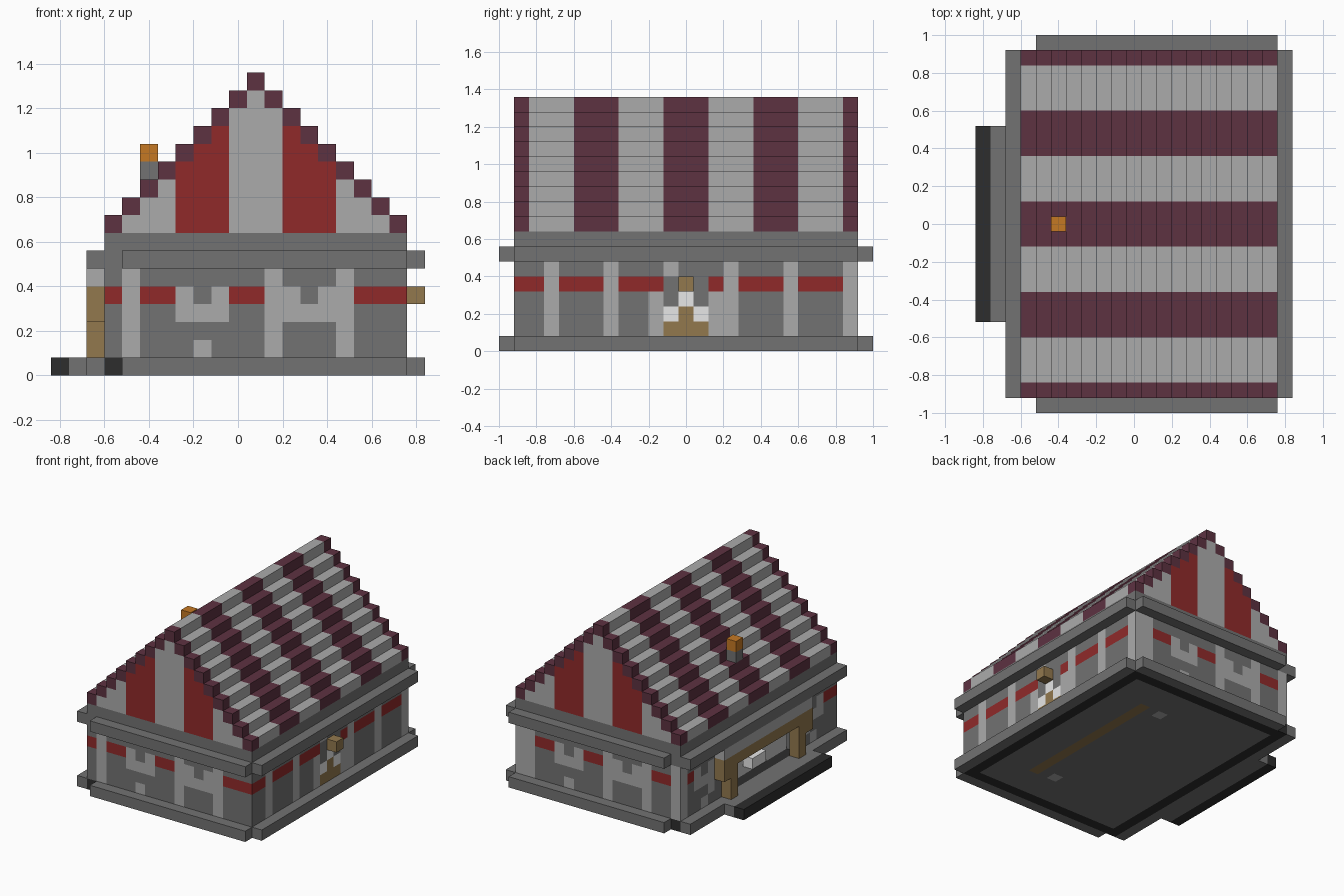
import bpy, bmesh
from mathutils import Vector

if "Cube" in bpy.data.objects:
    bpy.data.objects.remove(bpy.data.objects["Cube"])

U = 0.08                              # one block
ORIGIN = Vector((-0.84, -1.0, 0.0))   # corner of block (0, 0, 0)


def material(name, r, g, b):
    m = bpy.data.materials.new(name)
    m.use_nodes = True
    m.diffuse_color = (r, g, b, 1)
    for n in m.node_tree.nodes:
        if n.type == "BSDF_PRINCIPLED":
            n.inputs["Base Color"].default_value = (r, g, b, 1)
            n.inputs["Roughness"].default_value = 0.9
    return m


MATS = {
    "g": material("stone grey", 0.17, 0.17, 0.17),
    "L": material("light stone", 0.41, 0.41, 0.41),
    "r": material("brick red", 0.28, 0.023, 0.023),
    "p": material("plum", 0.11, 0.032, 0.053),
    "b": material("wood brown", 0.29, 0.19, 0.076),
    "o": material("lamp orange", 0.56, 0.19, 0.017),
    "D": material("charcoal", 0.026, 0.026, 0.026),
    "w": material("white", 0.95, 0.95, 0.95),
}
AXES = [Vector(a) for a in ((1, 0, 0), (0, 1, 0), (0, 0, 1))]


def blocks(name, cells):
    """Mesh made of the exposed faces of a dictionary of blocks."""
    keys = sorted(set(cells.values()))
    bm = bmesh.new()
    for cell, key in cells.items():
        mid = Vector(cell) + Vector((0.5, 0.5, 0.5))
        for a in range(3):
            for s in (-1, 1):
                n = AXES[a] * s
                if tuple(int(c + d) for c, d in zip(cell, n)) in cells:
                    continue
                u, v = AXES[(a + 1) % 3] / 2, AXES[(a + 2) % 3] / 2 * s
                c = mid + n / 2
                pts = (c - u - v, c + u - v, c + u + v, c - u + v)
                f = bm.faces.new([bm.verts.new(ORIGIN + p * U) for p in pts])
                f.material_index = keys.index(key)
    bmesh.ops.remove_doubles(bm, verts=bm.verts, dist=0.001)
    me = bpy.data.meshes.new(name)
    bm.to_mesh(me)
    bm.free()
    for k in keys:
        me.materials.append(MATS[k])
    bpy.context.collection.objects.link(bpy.data.objects.new(name, me))


def fill(key, xs, ys, zs):
    return {(x, y, z): key for x in range(*xs) for y in range(*ys) for z in range(*zs)}


def panel(rows, place):
    """Blocks from rows of letters, top row first; a dot is an opening."""
    return {place(i, len(rows) - r): k
            for r, row in enumerate(rows) for i, k in enumerate(row) if k != "."}


X, Y = (3, 20), (1, 24)               # outer limits of the house body

# Floor slab with dark rim
floor = fill("D", X, Y, (0, 1))
floor.update(fill("g", (4, 19), (2, 23), (0, 1)))
floor.update(fill("b", (15, 16), (5, 20), (0, 1)))
floor.update({(13, 5, 0): "L", (13, 19, 0): "L"})
blocks("floor", floor)

# Plinth and cornice trims
for label, z in (("plinth", 0), ("cornice", 6)):
    for side, x in (("left", 20), ("right", 2)):
        blocks(f"{label}_{side}", fill("g", (x, x + 1), Y, (z, z + 1)))
    for side, y in (("front", 0), ("back", 24)):
        blocks(f"{label}_{side}", fill("g", (4, 20), (y, y + 1), (z, z + 1)))
blocks("upper_band", fill("g", X, Y, (6, 8)))

# Patterned walls
gable_wall = ["gLgggggggLgggLggg",
              "rLrrLgLrrLLgLLrrr",
              "gLggLLLggLLLLLggg",
              "gLgggggggLgggLggg",
              "gLgggLgggLgggLggg"]
door_wall = ["ggLgggLgggLgggLgggLgggL",
             "rrLrrrLrrrgbgrLrrrLrrrL",
             "ggLgggLggLgwgLLgggLgggL",
             "ggLgggLggLwbwLLgggLgggL",
             "ggLgggLggLbbbLLgggLgggL"]
gap = "." * 11
shop_wall = ["gggggg" + "g" * 11 + "gggggL",
             "rrLgLr" + gap + "rLgLrL",
             "ggLLLg" + gap + "gLLLgL",
             "ggggLg" + gap + "gLgggL",
             "gggLgg" + gap + "ggLggL"]
walls = panel(gable_wall, lambda i, z: (3 + i, 1, z))
walls.update(panel(gable_wall, lambda i, z: (19 - i, 23, z)))
walls.update(panel(door_wall, lambda i, z: (19, 1 + i, z)))
walls.update(panel(shop_wall, lambda i, z: (3, 1 + i, z)))
blocks("walls", walls)
blocks("door_hood", fill("b", (20, 21), (12, 13), (4, 5)))

# Stepped roof with stripes along the ridge, and the gables beneath it
roof, gables = {}, {}
for x in range(*X):
    top = 8 + min(x - X[0], X[1] - 1 - x)
    for y in range(*Y):
        roof[x, y, top] = "p" if (y + 1) // 3 % 2 == 0 else "L"
    red = 7 <= x < 10 or 13 <= x < 16
    for y in (1, 23):
        gables.update(fill("r" if red else "L", (x, x + 1), (y, y + 1), (8, top)))
blocks("roof", roof)
blocks("gables", gables)

# Chimney lamp
blocks("chimney", {(5, 12, 11): "g", (5, 12, 12): "o"})

# Shop front: step, posts, beam and lintel
step = fill("g", (1, 2), (6, 19), (0, 1))
step.update(fill("D", (0, 1), (6, 19), (0, 1)))
blocks("shop_step", step)
blocks("shop_beam", fill("b", (2, 3), (6, 19), (4, 5)))
blocks("shop_lintel", fill("L", (2, 3), (6, 19), (5, 6)))
for side, end, post in (("front", 6, 7), ("back", 18, 17)):
    blocks(f"bracket_{side}", fill("b", (2, 3), (end, end + 1), (3, 4)))
    blocks(f"post_{side}", fill("b", (2, 3), (post, post + 1), (1, 4)))
blocks("goods", fill("w", (4, 5), (10, 12), (1, 2)))
